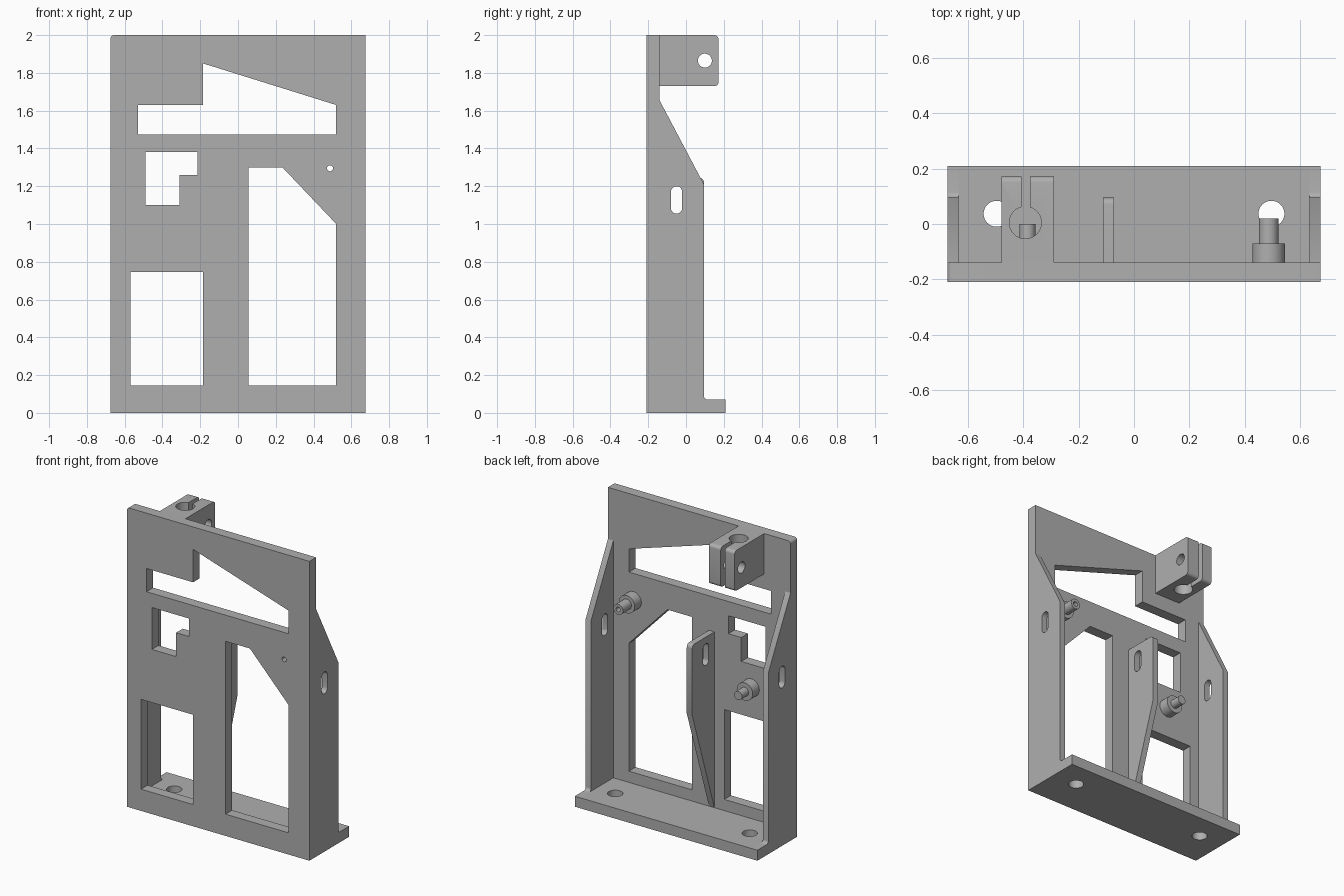
import bpy, bmesh, math
from mathutils import Vector

default = bpy.data.objects.get("Cube")
if default:
    bpy.data.objects.remove(default, do_unlink=True)

GREY = 0.43
grey = bpy.data.materials.new("plain grey")
grey.use_nodes = True
grey.diffuse_color = (GREY, GREY, GREY, 1)
grey.node_tree.nodes["Principled BSDF"].inputs["Base Color"].default_value = (GREY, GREY, GREY, 1)


def rounded(points, steps=6):
    """Outline whose points may carry a third value, the corner radius."""
    out = []
    for i, p in enumerate(points):
        c = Vector(p[:2])
        if len(p) < 3:
            out.append(c)
            continue
        a = (Vector(points[i - 1][:2]) - c).normalized()
        b = (Vector(points[(i + 1) % len(points)][:2]) - c).normalized()
        centre = c + (a + b) * p[2]
        for k in range(steps + 1):
            t = k / steps * math.pi / 2
            out.append(centre - b * p[2] * math.cos(t) - a * p[2] * math.sin(t))
    return out


def circle(a, b, r, n=32):
    return [(a + r * math.cos(2 * math.pi * i / n), b + r * math.sin(2 * math.pi * i / n))
            for i in range(n)]


def rect(a0, b0, a1, b1):
    return [(a0, b0), (a1, b0), (a1, b1), (a0, b1)]


def slot(a, b0, b1, r, n=10):
    """Upright slot with round ends."""
    arc = [math.pi * i / n for i in range(n + 1)]
    return ([(a + r * math.cos(t), b1 - r + r * math.sin(t)) for t in arc] +
            [(a - r * math.cos(t), b0 + r - r * math.sin(t)) for t in arc])


def solid(name, axis, start, end, outline, holes=()):
    """Extrude an outline with holes along an axis."""
    place = {"x": lambda a, b, d: (d, a, b),
             "y": lambda a, b, d: (a, d, b),
             "z": lambda a, b, d: (a, b, d)}[axis]
    bm = bmesh.new()
    for loop in [rounded(outline), *holes]:
        verts = [bm.verts.new(place(p[0], p[1], start)) for p in loop]
        for i, v in enumerate(verts):
            bm.edges.new((verts[i - 1], v))
    bmesh.ops.triangle_fill(bm, use_beauty=True, use_dissolve=False, edges=bm.edges[:])
    moved = bmesh.ops.extrude_face_region(bm, geom=bm.faces[:])["geom"]
    bmesh.ops.translate(bm, vec=place(0, 0, end - start),
                        verts=[g for g in moved if isinstance(g, bmesh.types.BMVert)])
    bmesh.ops.recalc_face_normals(bm, faces=bm.faces[:])
    mesh = bpy.data.meshes.new(name)
    bm.to_mesh(mesh)
    bm.free()
    mesh.materials.append(grey)
    obj = bpy.data.objects.new(name, mesh)
    bpy.context.collection.objects.link(obj)
    activate(obj)
    bpy.ops.object.shade_smooth_by_angle(angle=math.radians(30))
    return obj


def activate(obj):
    bpy.ops.object.select_all(action="DESELECT")
    obj.select_set(True)
    bpy.context.view_layer.objects.active = obj


def cut(obj, cutter):
    mod = obj.modifiers.new("cut", "BOOLEAN")
    mod.operation = "DIFFERENCE"
    mod.solver = "EXACT"
    mod.object = cutter
    activate(obj)
    bpy.ops.object.modifier_apply(modifier=mod.name)
    bpy.data.objects.remove(cutter, do_unlink=True)


W, FRONT, BACK = 0.675, -0.21, -0.14
INNER = W - 0.04
RIB = 0.095

# Front plate with its windows and the small bore
upper_window = [(-0.53, 1.475), (0.52, 1.475), (0.52, 1.63),
                (-0.185, 1.85), (-0.185, 1.63), (-0.53, 1.63)]
notched_window = [(-0.49, 1.10), (-0.31, 1.10), (-0.31, 1.26),
                  (-0.215, 1.26), (-0.215, 1.38), (-0.49, 1.38)]
tall_window = [(0.055, 0.145), (0.52, 0.145), (0.52, 1.0), (0.235, 1.3), (0.055, 1.3)]
low_window = rect(-0.57, 0.145, -0.185, 0.745)
bore = circle(0.487, 1.295, 0.016, 20)
solid("front_plate", "y", FRONT, BACK,
      [(-W, 0), (W, 0), (W, 2), (-W, 2, 0.02)],
      [upper_window, notched_window, tall_window, low_window, bore])

# Foot with two bolt holes
solid("base_plate", "z", 0, 0.07, rect(-INNER, BACK, INNER, 0.21),
      [circle(s * 0.497, 0.037, 0.047) for s in (-1, 1)])

# Side walls, running into the foot with a small fillet
rib_slot = slot(-0.05, 1.055, 1.2, 0.03)
for side, s in (("left", 1), ("right", -1)):
    solid(side + "_side_wall", "x", s * INNER, s * W,
          [(BACK, 0), (0.21, 0), (0.21, 0.07), (RIB, 0.07, 0.02), (RIB, 1.21), (BACK, 1.655)],
          [rib_slot])

# Tapered middle rib
solid("middle_rib", "x", -0.112, -0.072,
      [(BACK, 0.07), (RIB, 0.78), (RIB, 1.245, 0.025), (BACK, 1.245)], [rib_slot])

# Split clamp block at the top
clamp = solid("clamp_block", "x", -0.48, -0.29,
              [(BACK, 1.73), (0.172, 1.73, 0.022), (0.172, 2, 0.022), (BACK, 2)],
              [circle(0.1, 1.865, 0.037)])
cut(clamp, solid("clamp_bore", "z", 1.6, 2.1, circle(-0.393, 0.005, 0.058, 40)))
cut(clamp, solid("clamp_slit", "z", 1.6, 2.1, rect(-0.407, 0.01, -0.377, 0.3)))
activate(clamp)
bpy.ops.object.shade_smooth_by_angle(angle=math.radians(30))

# Collared pins on the back of the plate, the upper one bored through
for name, x, z, r, tip, holes in (("upper", 0.487, 1.295, 0.035, 0.02, [bore]),
                                  ("lower", -0.385, 0.945, 0.029, 0.0, [])):
    solid(name + "_collar", "y", BACK, -0.07, circle(x, z, 0.059), holes)
    solid(name + "_pin", "y", -0.07, tip, circle(x, z, r), holes)
